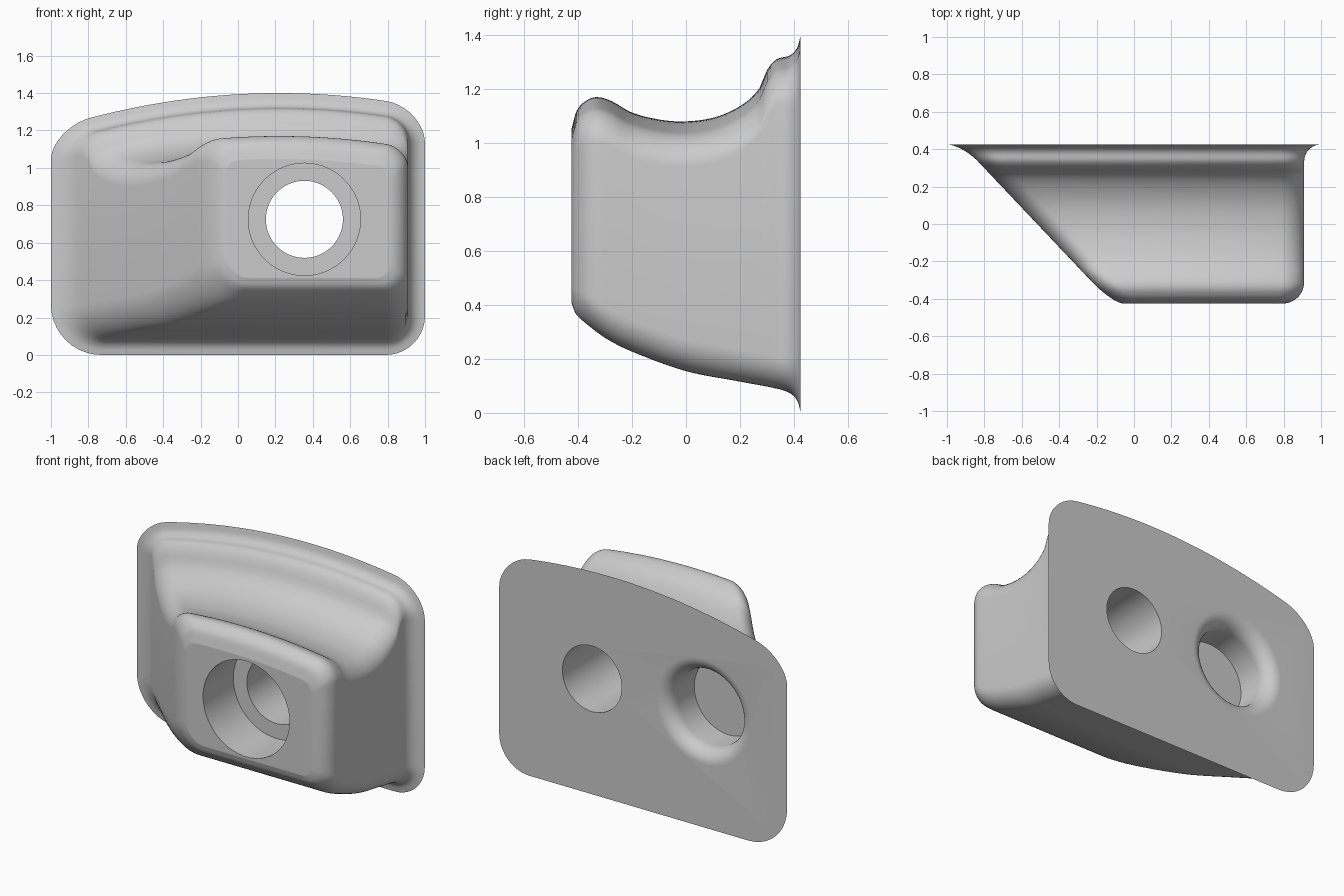
import bpy, bmesh, math
from mathutils import Vector

if "Cube" in bpy.data.objects:
    bpy.data.objects.remove(bpy.data.objects["Cube"], do_unlink=True)

DEPTH = 0.85      # back plate to front face
BACK = DEPTH / 2
FLARE = 0.09      # concave fillet around the back plate
ROUND = 0.115     # rounding of the front edges

# Top and bottom edge heights against distance from the back plate
TOP = [(0, 1.4), (.012, 1.355), (.04, 1.325), (.09, 1.31), (.125, 1.27), (.155, 1.2),
       (.22, 1.14), (.32, 1.095), (.44, 1.08), (.54, 1.09), (.63, 1.115), (.7, 1.155),
       (.75, 1.17), (.79, 1.16), (.83, 1.12), (DEPTH, 1.05)]
BOTTOM = [(0, 0), (.01, .04), (.035, .07), (.08, .088), (.22, .115), (.425, .155),
          (.62, .225), (.72, .275), (.8, .335), (.835, .37), (DEPTH, .41)]


def smooth_value(points, d):
    """Cubic interpolation through a list of points."""
    def slope(i):
        a, b = points[max(i - 1, 0)], points[min(i + 1, len(points) - 1)]
        return (b[1] - a[1]) / (b[0] - a[0])
    i = 0
    while i < len(points) - 2 and d > points[i + 1][0]:
        i += 1
    (x0, y0), (x1, y1) = points[i], points[i + 1]
    h = x1 - x0
    t = (d - x0) / h
    s = 1 - t
    return (y0 * (1 + 2 * t) * s * s + h * slope(i) * t * s * s
            + y1 * t * t * (3 - 2 * t) - h * slope(i + 1) * t * t * s)


def quarter(radius, d):
    """Sideways offset of a quarter-circle fillet, full at d = 0."""
    k = max(radius - d, 0)
    return radius - math.sqrt(max(radius * radius - k * k, 0))


def section(d):
    """Rounded outline with a crowned top edge, at one depth."""
    flare = quarter(FLARE, d)
    front = quarter(ROUND, DEPTH - d)
    left = -0.92 + 0.947 * d - 0.89 * flare + 0.5 * front
    right = 0.91 + flare - front
    low, high = smooth_value(BOTTOM, d), smooth_value(TOP, d)
    r = 0.12 + flare - 0.5 * front
    wide = r + 0.06
    corners = [(left, low, 1, 1, wide, 180), (right, low, -1, 1, r, 270),
               (right, high, -1, -1, r, 0), (left, high, 1, -1, r, 90)]
    flat = []
    for n, (x, z, sx, sz, rad, start) in enumerate(corners):
        for k in range(11):
            a = math.radians(start + 9 * k)
            flat.append((x + sx * rad + rad * math.cos(a), z + sz * rad + rad * math.sin(a)))
        if n == 2:   # extra points so the top edge can curve
            for k in range(1, 24):
                flat.append((right - r + (left - right + 2 * r) * k / 24, high))
    ring = []
    for x, z in flat:
        weight = min(max((z - 0.5) / (high - 0.5), 0), 1)
        ring.append(Vector((x, BACK - d, z - 0.13 * (x - 0.22) ** 2 * weight)))
    return ring


def loft(name, rings, inset=False):
    """Skin a stack of rings and close both ends."""
    bm = bmesh.new()
    rows = [[bm.verts.new(p) for p in ring] for ring in rings]
    count = len(rows[0])
    for a, b in zip(rows, rows[1:]):
        for i in range(count):
            j = (i + 1) % count
            bm.faces.new((a[i], a[j], b[j], b[i]))
    bm.faces.new(rows[0])
    cap = bm.faces.new(rows[-1])
    bmesh.ops.recalc_face_normals(bm, faces=bm.faces)
    if inset:
        bmesh.ops.inset_region(bm, faces=[cap], thickness=0.006)
    mesh = bpy.data.meshes.new(name)
    bm.to_mesh(mesh)
    bm.free()
    obj = bpy.data.objects.new(name, mesh)
    bpy.context.collection.objects.link(obj)
    return obj


def lathe(name, cx, cz, profile, sides=80):
    """Round cutter along y from (depth, radius) pairs."""
    turn = [2 * math.pi * i / sides for i in range(sides)]
    return loft(name, [[(cx + r * math.cos(a), BACK - d, cz + r * math.sin(a)) for a in turn]
                       for d, r in profile])


# Block with flared back plate, scooped top and slanted side
steps = 72
body = loft("block_body", [section(DEPTH * (1 - math.cos(math.pi * i / steps)) / 2)
                           for i in range(steps + 1)], inset=True)

# Stepped bolt hole, and blind back pocket with a rounded rim
bolt_cutter = lathe("bolt_hole_cutter", 0.355, 0.725,
                    [(-0.1, 0.206), (0.55, 0.206), (0.55, 0.3), (0.95, 0.3)])
rim = [FLARE * (1 - math.cos(math.pi / 2 * k / 10)) for k in range(11)]
pocket = [(-0.05, 0.24 + FLARE)] + [(d, 0.24 + quarter(FLARE, d)) for d in rim] + [(0.25, 0.24)]
pocket_cutter = lathe("back_pocket_cutter", -0.42, 0.725, pocket)

bpy.context.view_layer.objects.active = body
for cutter in (bolt_cutter, pocket_cutter):
    mod = body.modifiers.new(cutter.name, "BOOLEAN")
    mod.operation = "DIFFERENCE"
    mod.solver = "EXACT"
    mod.object = cutter
    bpy.ops.object.modifier_apply(modifier=mod.name)
    bpy.data.objects.remove(cutter, do_unlink=True)

# Plain grey finish
grey = bpy.data.materials.new("plain_grey")
grey.use_nodes = True
colour = (0.6, 0.6, 0.6, 1)
grey.diffuse_color = colour
grey.node_tree.nodes["Principled BSDF"].inputs["Base Color"].default_value = colour
body.data.materials.clear()
body.data.materials.append(grey)

bpy.ops.object.select_all(action="DESELECT")
body.select_set(True)
bpy.ops.object.shade_smooth_by_angle(angle=math.radians(35))
